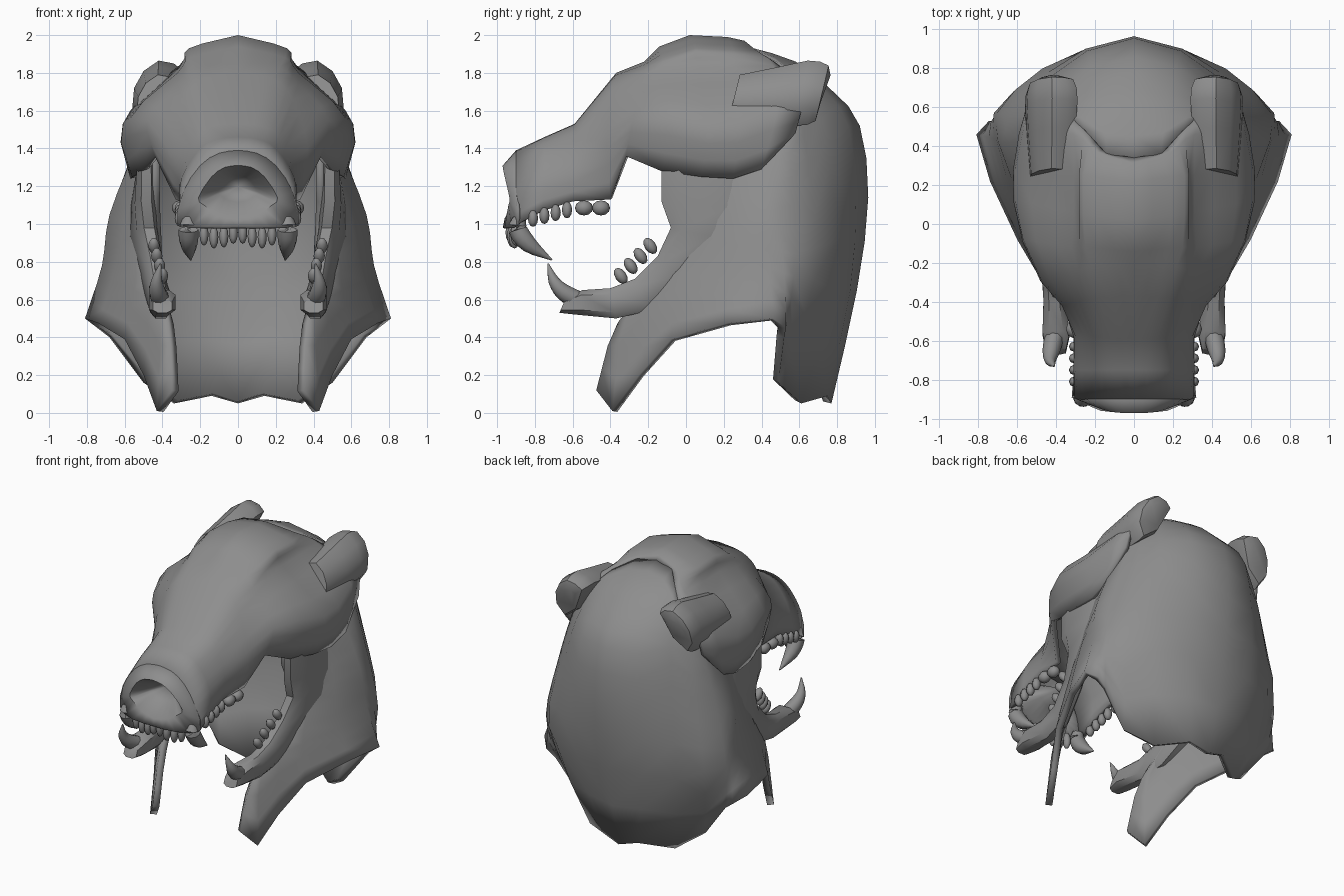
import bpy, bmesh, math
from mathutils import Vector, Matrix

old = bpy.data.objects.get("Cube")
if old:
    bpy.data.objects.remove(old, do_unlink=True)

grey = bpy.data.materials.new("plain grey")
grey.use_nodes = True
tone = (0.27, 0.27, 0.27, 1)
grey.diffuse_color = tone
grey.node_tree.nodes["Principled BSDF"].inputs["Base Color"].default_value = tone


def finish(name, bm, thickness=0, angle=40):
    """Turn a bmesh into a mirrored, smooth shaded object."""
    bmesh.ops.remove_doubles(bm, verts=bm.verts, dist=0.0005)
    mesh = bpy.data.meshes.new(name)
    bm.to_mesh(mesh)
    bm.free()
    mesh.materials.append(grey)
    obj = bpy.data.objects.new(name, mesh)
    bpy.context.collection.objects.link(obj)
    mirror = obj.modifiers.new("Mirror", "MIRROR")
    mirror.use_clip = True
    if thickness:
        shell = obj.modifiers.new("Shell", "SOLIDIFY")
        shell.thickness = thickness
        shell.offset = -1
    bpy.ops.object.select_all(action="DESELECT")
    obj.select_set(True)
    bpy.context.view_layer.objects.active = obj
    bpy.ops.object.shade_smooth_by_angle(angle=math.radians(angle))
    return obj


def spline(points, steps):
    """Resample points along a Catmull-Rom curve."""
    p = [Vector(q) for q in points]
    p = [p[0] * 2 - p[1]] + p + [p[-1] * 2 - p[-2]]
    out = []
    for a, b, c, d in zip(p, p[1:], p[2:], p[3:]):
        for k in range(steps):
            t = k / steps
            out.append(b + (c - a) * t / 2 + (a * 2 - b * 5 + c * 4 - d) * t * t / 2
                       + (b * 3 - a - c * 3 + d) * t ** 3 / 2)
    return out + [p[-2]]


def skin(bm, rows, closed=False):
    """Bridge rows of points with quads; closed rows become a capped tube."""
    grid = [[bm.verts.new(q) for q in row] for row in rows]
    n = len(grid[0])
    for r, s in zip(grid, grid[1:]):
        for j in range(n if closed else n - 1):
            k = (j + 1) % n
            bm.faces.new((r[j], r[k], s[k], s[j]))
    if closed:
        bm.faces.new(grid[0])
        bm.faces.new(grid[-1])
        bmesh.ops.recalc_face_normals(bm, faces=bm.faces)


def sheet(name, rows, thickness, samples=12):
    """Thin shell through rows of five or seven points."""
    bm = bmesh.new()
    skin(bm, [spline(row, samples // (len(row) - 1)) for row in rows])
    return finish(name, bm, thickness, angle=50)


def solid(name, rings):
    bm = bmesh.new()
    skin(bm, rings, closed=True)
    return finish(name, bm)


def fang(name, path, radii):
    """Curved tapering tooth."""
    centres = spline(path, 3)
    widths = [w.x for w in spline([(r, 0, 0) for r in radii], 3)]
    rings = []
    for i, c in enumerate(centres):
        along = centres[min(i + 1, len(centres) - 1)] - centres[max(i - 1, 0)]
        turn = along.to_track_quat("Z", "Y")
        rings.append([c + turn @ Vector((math.cos(a), math.sin(a), 0)) * max(widths[i], 0.003)
                      for a in (math.tau * k / 10 for k in range(10))])
    return solid(name, rings)


def tooth(name, centre, size, tilt=0):
    """Stretched sphere for a small tooth."""
    bm = bmesh.new()
    place = (Matrix.Translation(centre) @ Matrix.Rotation(math.radians(tilt), 4, "X")
             @ Matrix.Diagonal((*size, 1)))
    bmesh.ops.create_uvsphere(bm, u_segments=8, v_segments=6, radius=1, matrix=place)
    return finish(name, bm, angle=60)


# Upper head: half arches from crown to lower rim, snout to nape
snout_rim = [(0, -.9, 1.39), (.1, -.9, 1.375), (.2, -.9, 1.31), (.29, -.9, 1.17), (.32, -.89, 1)]
muzzle = [
    snout_rim,
    [(0, -.75, 1.46), (.1, -.75, 1.45), (.2, -.75, 1.4), (.3, -.75, 1.24), (.31, -.76, 1.07)],
    [(0, -.59, 1.53), (.12, -.59, 1.52), (.22, -.58, 1.46), (.3, -.58, 1.28), (.31, -.6, 1.12)],
    [(0, -.37, 1.8), (.18, -.38, 1.77), (.29, -.4, 1.66), (.37, -.42, 1.4), (.33, -.4, 1.13)],
]
skull = [
    [(0, -.22, 1.86), (.22, -.22, 1.83), (.32, -.25, 1.74), (.48, -.28, 1.55), (.44, -.32, 1.36)],
    [(0, -.14, 1.94), (.25, -.12, 1.88), (.32, -.12, 1.8), (.57, -.08, 1.56), (.51, -.13, 1.28)],
    [(0, .02, 2), (.26, .05, 1.93), (.31, .06, 1.83), (.61, .12, 1.52), (.56, .08, 1.25)],
    [(0, .22, 1.99), (.26, .25, 1.92), (.31, .25, 1.83), (.61, .28, 1.53), (.57, .25, 1.24)],
    [(0, .31, 1.97), (.19, .37, 1.92), (.31, .46, 1.84), (.57, .48, 1.6), (.58, .4, 1.29)],
    [(0, .34, 1.94), (.16, .38, 1.9), (.28, .52, 1.82), (.52, .61, 1.65), (.56, .58, 1.48)],
]
sheet("upper_head", muzzle + skull, .035)

# Snout front with a sunken nose opening
nose = [(0, -.97, 1.31), (.07, -.97, 1.3), (.14, -.96, 1.25), (.21, -.935, 1.14),
        (.18, -.94, 1.1), (.1, -.95, 1.05), (0, -.96, 1.03)]
pit = Vector((0, -.75, 1.2))
depths = [[pit.lerp(Vector(q), f) for q in nose] for f in (0, .5)]
lip = snout_rim + [(.17, -.96, .98), (0, -.97, .98)]
sheet("snout_front", depths + [nose, lip], .012)

# Ears: rounded slabs growing back out of the head
ear_outline = [(-.15, .12), (-.1, .16), (-.02, .175), (.06, .12), (.11, .03),
               (.12, -.08), (.06, -.17), (-.06, -.08)]
ear_rings = []
for scale, back, rise in ((.8, -.46, -.04), (.93, -.25, -.02), (1, -.1, 0), (.97, -.035, 0),
                          (.85, .01, 0), (.55, .02, 0)):
    ear_rings.append([(.44 + x * scale, .71 + back + .2 * z, 1.69 + rise + z * scale)
                      for x, z in ear_outline])
solid("ears", ear_rings)

# Hood: strips from upper edge to hem, nape round to the front straps
hood_back = [
    [(0, .32, 1.94), (0, .58, 1.86), (0, .78, 1.7), (0, .92, 1.52), (0, .965, 1.14),
     (0, .905, .65), (0, .77, .05)],
    [(.14, .36, 1.92), (.16, .57, 1.84), (.2, .74, 1.7), (.23, .86, 1.52), (.25, .9, 1.14),
     (.25, .87, .65), (.14, .75, .09)],
    [(.25, .48, 1.86), (.29, .6, 1.78), (.35, .68, 1.64), (.4, .74, 1.45), (.44, .78, 1.14),
     (.48, .79, .65), (.34, .61, .05)],
    [(.33, .55, 1.78), (.44, .6, 1.6), (.54, .66, 1.2), (.62, .68, .7), (.5, .49, .16)],
    [(.4, .54, 1.7), (.52, .55, 1.5), (.64, .56, 1.1), (.72, .57, .72), (.68, .52, .4)],
    [(.42, .5, 1.65), (.53, .49, 1.45), (.66, .49, 1.08), (.725, .52, .74), (.745, .53, .45)],
]
hood_side = [
    [(.45, .45, 1.6), (.54, .42, 1.4), (.68, .42, 1.05), (.72, .44, .78), (.81, .46, .5)],
    [(.47, .3, 1.5), (.53, .28, 1.3), (.6, .23, 1), (.67, .2, .7), (.74, .22, .475)],
    [(.48, .15, 1.42), (.5, .12, 1.25), (.53, .06, .95), (.55, -.05, .65), (.6, -.08, .39)],
    [(.46, 0, 1.4), (.47, 0, 1.2), (.48, -.02, .9), (.47, -.2, .6), (.5, -.25, .2)],
    [(.46, -.08, 1.38), (.46, -.08, 1.2), (.46, 0, .9), (.41, -.31, .52), (.43, -.39, .01)],
    [(.46, -.1, 1.38), (.46, -.1, 1.2), (.44, -.03, .9), (.37, -.36, .48), (.35, -.475, .12)],
]
sheet("hood", list(reversed(hood_back + hood_side)), .045)

# Lower jaw halves: upper edge, lower edge and half thickness per station
jaw = [
    ((.4, -.64, .6), (.4, -.67, .53), .05),
    ((.4, -.55, .65), (.4, -.58, .52), .07),
    ((.41, -.4, .66), (.41, -.37, .5), .055),
    ((.42, -.27, .71), (.43, -.2, .54), .05),
    ((.44, -.15, .83), (.48, 0, .7), .05),
    ((.47, -.08, .98), (.53, .2, .92), .055),
    ((.485, -.13, 1.12), (.52, .31, 1.08), .055),
    ((.485, -.13, 1.33), (.48, .33, 1.33), .05),
]
jaw_rings = []
for top, low, half in jaw:
    top, low, side = Vector(top), Vector(low), Vector((half, 0, 0))
    upper, lower = top.lerp(low, .2), top.lerp(low, .8)
    jaw_rings.append([top + side / 2, upper + side, lower + side, low + side / 2,
                      low - side / 2, lower - side, upper - side, top - side / 2])
solid("lower_jaw", jaw_rings)

# Long fangs
fang("upper_fangs", [(.26, -.88, 1.03), (.262, -.89, .97), (.26, -.83, .89), (.25, -.71, .81)],
     [.035, .052, .045, .004])
fang("lower_fangs", [(.41, -.58, .6), (.425, -.65, .64), (.43, -.7, .7), (.41, -.73, .79)],
     [.05, .045, .03, .004])

# Front teeth, the middle pair shorter
for x, drop in ((.025, .955), (.075, .935), (.128, .93), (.18, .945)):
    tooth("front_tooth", (x, -.93 + x / 6, drop), (.024, .03, .06))

# Upper cheek teeth, the rear two broader
for i in range(4):
    tooth("upper_cheek_tooth", (.305, -.81 + .06 * i, 1.03 + .015 * i), (.03, .027, .045))
for y in (-.54, -.45):
    tooth("upper_molar", (.31, y, 1.085), (.04, .048, .04))

# Lower cheek teeth climbing the jaw
for i in range(4):
    tooth("lower_cheek_tooth", (.4 + .015 * i, -.345 + .052 * i, .725 + .053 * i),
          (.03, .03, .048), tilt=35)
